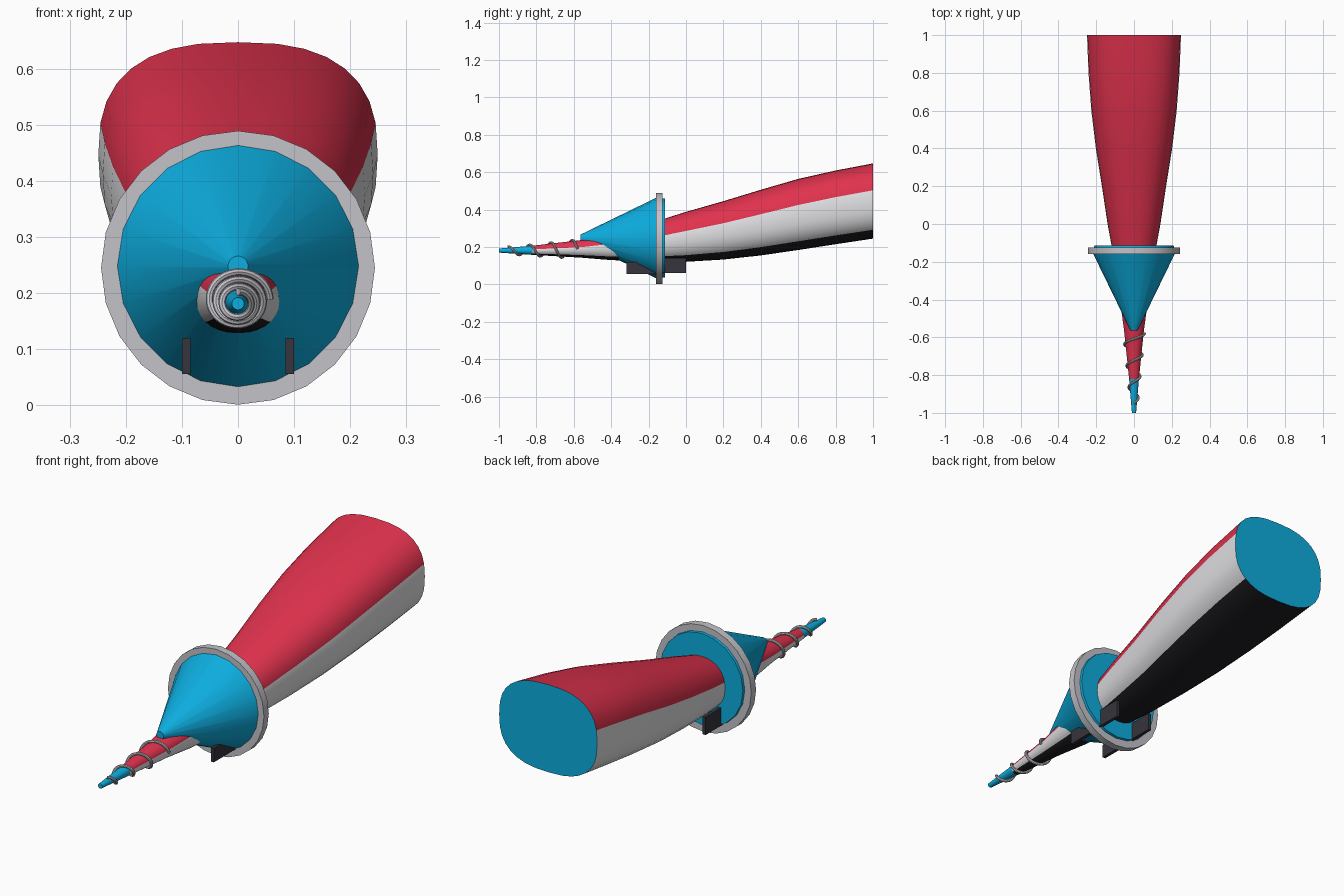
import bpy, bmesh, math
from mathutils import Vector

if "Cube" in bpy.data.objects:
    bpy.data.objects.remove(bpy.data.objects["Cube"], do_unlink=True)


def material(name, rgb):
    m = bpy.data.materials.new(name)
    m.use_nodes = True
    m.diffuse_color = (*rgb, 1)
    m.node_tree.nodes["Principled BSDF"].inputs["Base Color"].default_value = (*rgb, 1)
    return m


RED = material("red", (0.75, 0.032, 0.075))
WHITE = material("white", (0.76, 0.76, 0.78))
BLACK = material("black", (0.012, 0.011, 0.014))
BLUE = material("blue", (0.004, 0.42, 0.74))
GREY = material("light grey", (0.55, 0.54, 0.58))
DARK = material("dark grey", (0.035, 0.035, 0.045))


def finish(name, bm, mats, smooth=True):
    bmesh.ops.recalc_face_normals(bm, faces=bm.faces)
    mesh = bpy.data.meshes.new(name)
    bm.to_mesh(mesh)
    bm.free()
    for m in mats:
        mesh.materials.append(m)
    obj = bpy.data.objects.new(name, mesh)
    bpy.context.collection.objects.link(obj)
    if smooth:
        bpy.ops.object.select_all(action='DESELECT')
        obj.select_set(True)
        bpy.context.view_layer.objects.active = obj
        bpy.ops.object.shade_smooth_by_angle(angle=math.radians(30))
    return obj


def loft(bm, rings):
    """Skin a list of point rings and cap both ends."""
    loops = [[bm.verts.new(p) for p in ring] for ring in rings]
    n = len(loops[0])
    for a, b in zip(loops, loops[1:]):
        for i in range(n):
            j = (i + 1) % n
            bm.faces.new((a[i], a[j], b[j], b[i]))
    bm.faces.new(loops[0])
    bm.faces.new(loops[-1])


# Body stations: y, half width, top z, bottom z
STATIONS = [
    (-1.0, 0.011, 0.192, 0.170), (-0.82, 0.026, 0.207, 0.158),
    (-0.56, 0.053, 0.237, 0.143), (-0.4, 0.075, 0.272, 0.130),
    (-0.12, 0.118, 0.350, 0.120), (0.0, 0.140, 0.388, 0.121),
    (0.2, 0.170, 0.445, 0.133), (0.4, 0.202, 0.506, 0.155),
    (0.6, 0.226, 0.564, 0.184), (0.8, 0.241, 0.609, 0.215),
    (1.0, 0.249, 0.647, 0.245)]
SEGMENTS = 32


def station_at(y):
    for a, b in zip(STATIONS, STATIONS[1:]):
        if y <= b[0]:
            return Vector(a).lerp(Vector(b), (y - a[0]) / (b[0] - a[0]))
    return Vector(STATIONS[-1])


def section(y, grow=0.0):
    """Centre height, half width and half height of the body."""
    _, w, top, bottom = station_at(y)
    return (top + bottom) / 2, w + grow, (top - bottom) / 2 + grow


def body_point(y, t):
    z, w, h = section(y)
    e = 0.9 - 0.13 * max(0, min(1, y + 0.1)) if y > -0.5 else 1.0
    c, s = math.cos(t), math.sin(t)
    return (w * math.copysign(abs(c) ** e, c), y, z + h * math.copysign(abs(s) ** e, s))


# Body, from the thin tip to the wide rounded-square end
bm = bmesh.new()
angles = [math.tau * i / SEGMENTS for i in range(SEGMENTS)]
loft(bm, [[body_point(s[0], t) for t in angles] for s in STATIONS])
bm.faces.ensure_lookup_table()
for k, f in enumerate(bm.faces):
    i = k % SEGMENTS
    if len(f.verts) > 4 or f.calc_center_median().y < -0.82:
        f.material_index = 3                      # blue tip and end cap
    elif 1 <= i < SEGMENTS // 2 - 1:
        f.material_index = 0                      # red top
    elif SEGMENTS * 5 // 8 <= i < SEGMENTS * 7 // 8:
        f.material_index = 2                      # black underside
    else:
        f.material_index = 1                      # white sides
finish("body", bm, [RED, WHITE, BLACK, BLUE])


# Round parts turned about the y axis
def lathe(name, profile, sides, z, mat):
    bm = bmesh.new()
    loft(bm, [[(r * math.sin(math.tau * i / sides), y, z + r * math.cos(math.tau * i / sides))
               for i in range(sides)] for y, r in profile])
    finish(name, bm, [mat])


lathe("cone_shroud", [(-0.565, 0.018), (-0.16, 0.215), (-0.113, 0.21)], 20, 0.248, BLUE)
lathe("cone_rim", [(-0.16, 0.244), (-0.125, 0.244)], 24, 0.245, GREY)


# Small plates beneath the cone, in front of and behind the rim
def plate(name, x, y0, y1, z0, z1):
    bm = bmesh.new()
    bmesh.ops.create_cube(bm, size=1)
    for v in bm.verts:
        v.co = (x + v.co.x * 0.015, (y0 + y1) / 2 + v.co.y * (y1 - y0),
                (z0 + z1) / 2 + v.co.z * (z1 - z0))
    finish(name, bm, [DARK], smooth=False)


for side, sx in (("left", 1), ("right", -1)):
    plate("front_plate_" + side, sx * 0.092, -0.318, -0.14, 0.056, 0.12)
    plate("rear_plate_" + side, sx * 0.092, -0.14, 0.0, 0.06, 0.142)

# Wire wound around the tip, growing with the body
TURNS, STEPS, WIRE = 3.25, 110, 0.0065
path = []
for k in range(STEPS + 1):
    u = k / STEPS
    y = -0.95 + 0.37 * u
    t = math.tau * TURNS * (1 - u)
    z, w, h = section(y, 0.006)
    path.append(Vector((w * math.cos(t), y, z + h * math.sin(t))))
bm = bmesh.new()
rings = []
for k, p in enumerate(path):
    tangent = (path[min(k + 1, STEPS)] - path[max(k - 1, 0)]).normalized()
    side = tangent.cross(Vector((0, 1, 0))).normalized()
    up = side.cross(tangent)
    rings.append([p + WIRE * (side * math.cos(a) + up * math.sin(a))
                  for a in (math.tau * i / 8 for i in range(8))])
loft(bm, rings)
coil = finish("tip_coil", bm, [GREY])
for f in coil.data.polygons:
    f.use_smooth = True
